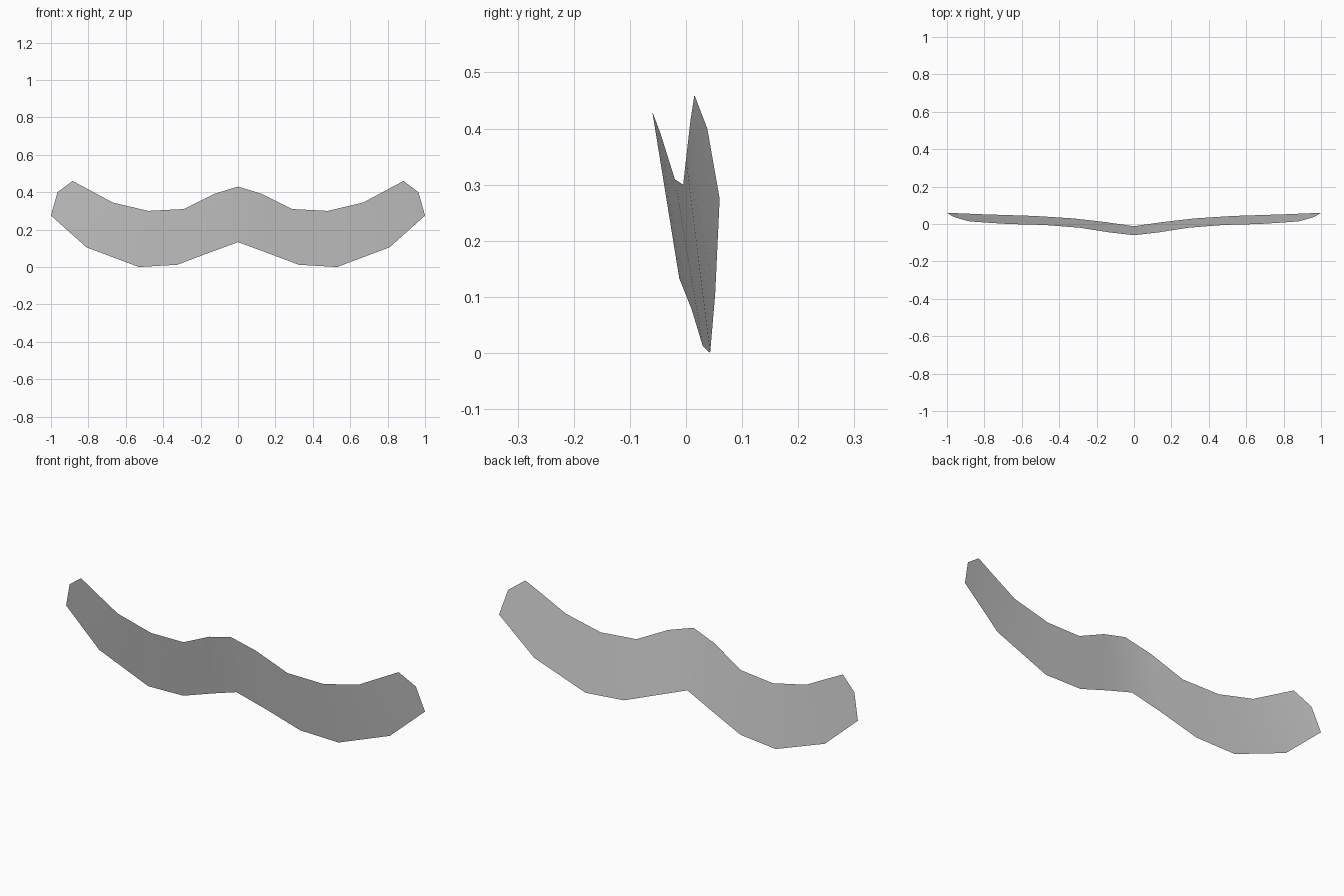
import bpy
import bmesh

cube = bpy.data.objects.get("Cube")
if cube:
    bpy.data.objects.remove(cube, do_unlink=True)

# Plain grey material
grey = bpy.data.materials.new("plain_grey")
grey.use_nodes = True
colour = (0.6, 0.6, 0.6, 1)
grey.diffuse_color = colour
grey.node_tree.nodes["Principled BSDF"].inputs["Base Color"].default_value = colour

# Left half of the sheet: matching points on the upper and lower edges
upper = [(0, -.06, .43), (.13, -.045, .39), (.29, -.02, .31),
         (.48, -.005, .3), (.67, 0, .345)]
lower = [(0, -.012, .133), (.15, .01, .078), (.325, .03, .012),
         (.53, .043, 0), (.81, .052, .105)]
tip = [(1, .06, .275), (.965, .038, .4), (.885, .015, .46), (.8, .008, .415)]

bm = bmesh.new()
top = [bm.verts.new(p) for p in upper]
bottom = [bm.verts.new(p) for p in lower]
end = [bm.verts.new(p) for p in tip]

# Quads along the body, then the angled tip
for i in range(len(top) - 1):
    bm.faces.new((bottom[i], bottom[i + 1], top[i + 1], top[i]))
bm.faces.new((bottom[-1], end[0], end[1], end[2]))
bm.faces.new((bottom[-1], end[2], end[3], top[-1]))

mesh = bpy.data.meshes.new("moustache")
bm.to_mesh(mesh)
bm.free()
mesh.materials.append(grey)
moustache = bpy.data.objects.new("moustache", mesh)
bpy.context.collection.objects.link(moustache)

# Mirror the half across the centre line
mirror = moustache.modifiers.new("mirror", "MIRROR")
mirror.use_axis = (True, False, False)
mirror.use_clip = True

# Smooth shading
for face in mesh.polygons:
    face.use_smooth = True
